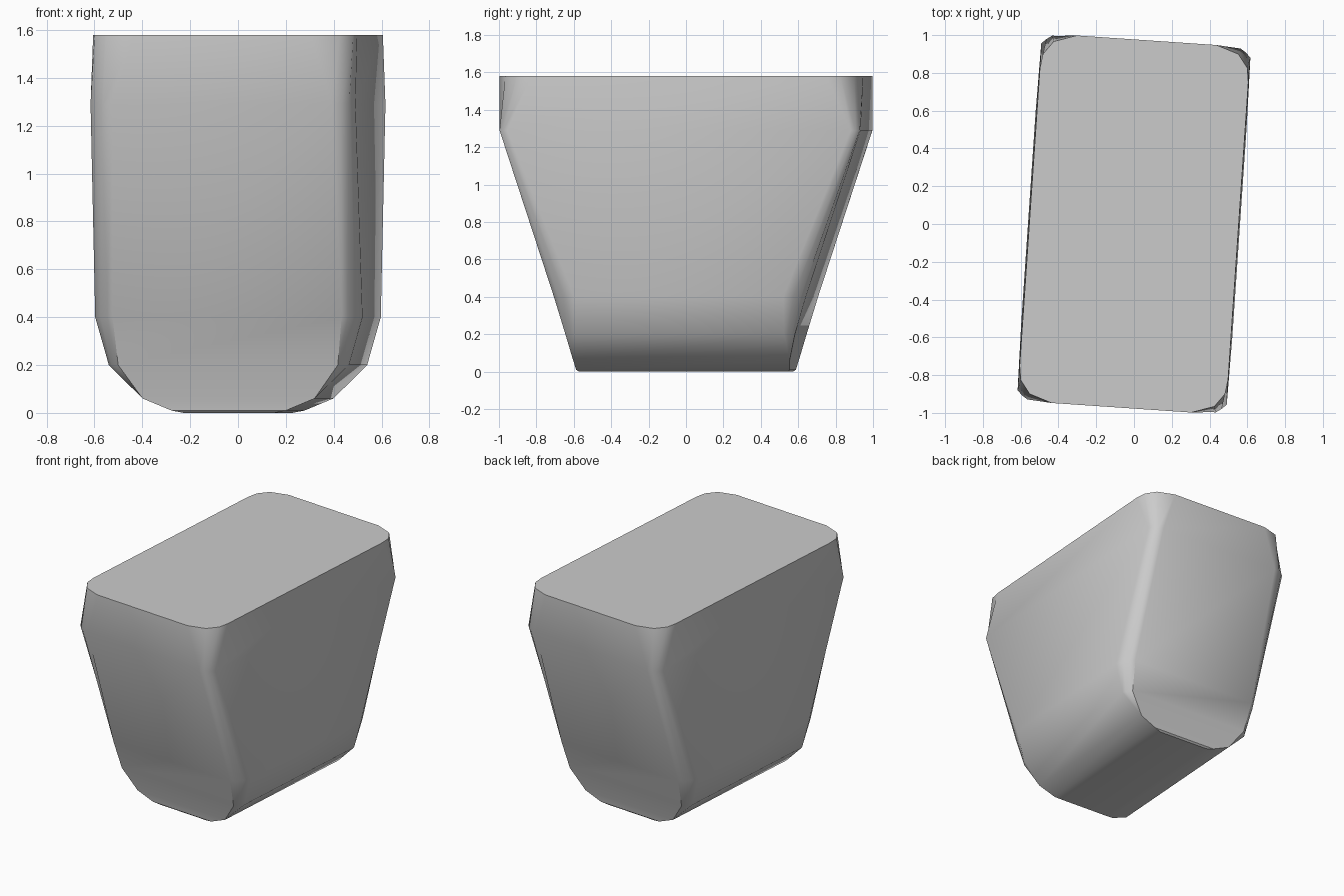
import bpy, bmesh, math
from mathutils import Matrix

cube = bpy.data.objects.get("Cube")
if cube:
    bpy.data.objects.remove(cube, do_unlink=True)

# Plain grey material
grey = bpy.data.materials.new("plain_grey")
grey.use_nodes = True
colour = (0.6, 0.6, 0.6, 1)
grey.diffuse_color = colour
grey.node_tree.nodes["Principled BSDF"].inputs["Base Color"].default_value = colour

# Corner outline at each height, from the end wall round to the side wall
LEVELS = [
    (0.00, [(0.19, 0.56)] * 4),
    (0.01, [(0.24, 0.572)] * 4),
    (0.06, [(0.36, 0.58)] * 4),
    (0.20, [(0.46, 0.615), (0.475, 0.60), (0.49, 0.58), (0.503, 0.56)]),
    (0.40, [(0.48, 0.675), (0.505, 0.65), (0.535, 0.61), (0.56, 0.56)]),
    (1.29, [(0.46, 0.967), (0.50, 0.965), (0.53, 0.945), (0.555, 0.92)]),
    (1.58, [(0.37, 0.975), (0.49, 0.935), (0.542, 0.865), (0.553, 0.79)]),
]


def ring(corner):
    """Mirror one corner outline into a full closed loop."""
    back = corner[::-1]
    loop = back + [(-x, y) for x, y in corner]
    return loop + [(-x, -y) for x, y in loop]


# Tapered body lofted through the levels
bm = bmesh.new()
rings = [[bm.verts.new((x, y, z)) for x, y in ring(c)] for z, c in LEVELS]
count = len(rings[0])
for low, high in zip(rings, rings[1:]):
    for i in range(count):
        j = (i + 1) % count
        bm.faces.new((low[i], low[j], high[j], high[i]))
bm.faces.new(rings[0][::-1])
bm.faces.new(rings[-1])
bmesh.ops.remove_doubles(bm, verts=bm.verts, dist=0.001)
bmesh.ops.recalc_face_normals(bm, faces=bm.faces)

# The whole body is turned slightly clockwise
bmesh.ops.transform(bm, matrix=Matrix.Rotation(math.radians(-3.9), 4, "Z"), verts=bm.verts)

mesh = bpy.data.meshes.new("tapered_body")
bm.to_mesh(mesh)
bm.free()
mesh.materials.append(grey)
body = bpy.data.objects.new("tapered_body", mesh)
bpy.context.collection.objects.link(body)

# Smooth walls with sharp rims
bpy.ops.object.select_all(action="DESELECT")
body.select_set(True)
bpy.context.view_layer.objects.active = body
bpy.ops.object.shade_smooth_by_angle(angle=math.radians(35))
